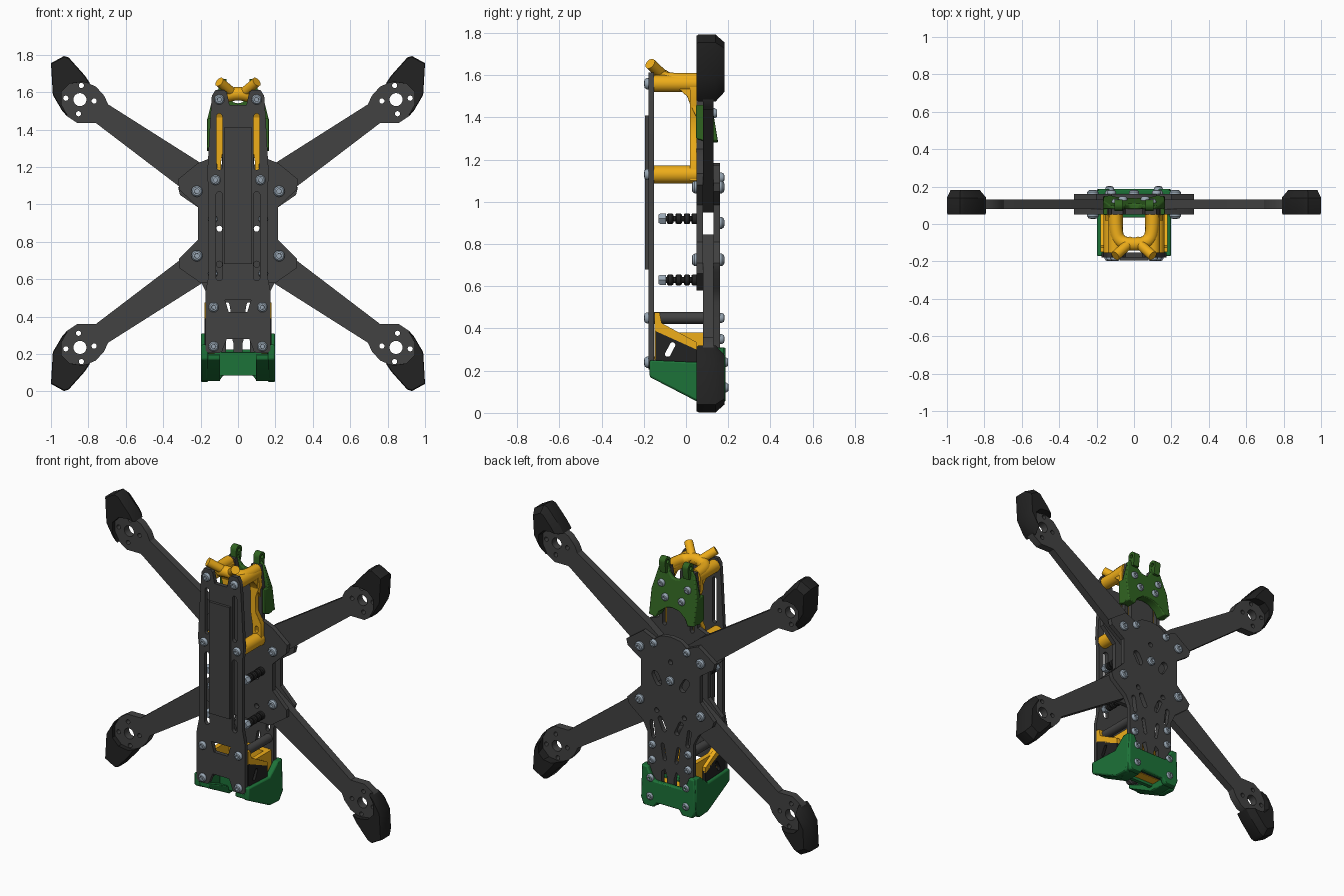
import bpy, bmesh, math
from mathutils import Matrix, Vector

if "Cube" in bpy.data.objects:
    bpy.data.objects.remove(bpy.data.objects["Cube"])

def mat(name, *rgb):
    m = bpy.data.materials.new(name)
    m.diffuse_color = (*rgb, 1)
    m.use_nodes = True
    m.node_tree.nodes["Principled BSDF"].inputs["Base Color"].default_value = m.diffuse_color
    return m

CARBON = mat("carbon", .055, .055, .055)
BLACK = mat("black_rubber", .016, .016, .016)
GOLD = mat("gold_plastic", .86, .42, .01)
GREEN = mat("green_plastic", .012, .17, .04)
OLIVE = mat("dark_green_plastic", .03, .125, .015)
STEEL = mat("steel", .32, .39, .46)

# ---- helpers -------------------------------------------------------------
def finish(name, bm, material, bevel=0):
    bmesh.ops.remove_doubles(bm, verts=bm.verts, dist=1e-5)
    bmesh.ops.recalc_face_normals(bm, faces=bm.faces)
    me = bpy.data.meshes.new(name)
    bm.to_mesh(me)
    bm.free()
    me.materials.append(material)
    ob = bpy.data.objects.new(name, me)
    bpy.context.collection.objects.link(ob)
    if bevel:
        md = ob.modifiers.new("bevel", 'BEVEL')
        md.width, md.segments, md.limit_method = bevel, 2, 'ANGLE'
    return ob

def curve_bmesh(cu):
    tmp = bpy.data.objects.new("tmp", cu)
    bpy.context.collection.objects.link(tmp)
    me = bpy.data.meshes.new_from_object(tmp.evaluated_get(bpy.context.evaluated_depsgraph_get()))
    bm = bmesh.new()
    bm.from_mesh(me)
    bpy.data.objects.remove(tmp)
    return bm

def plate(name, loops, a, b, material, axis='Y', bevel=0):
    """Extrude outline + holes from a to b; loops are (x,z) for Y, (y,z) for X."""
    cu = bpy.data.curves.new(name, 'CURVE')
    cu.dimensions, cu.fill_mode, cu.extrude = '2D', 'BOTH', (b - a) / 2
    for loop in loops:
        s = cu.splines.new('POLY')
        s.points.add(len(loop) - 1)
        for p, q in zip(s.points, loop):
            p.co = (q[0], q[1], 0, 1)
        s.use_cyclic_u = True
    bm = curve_bmesh(cu)
    mid = (a + b) / 2
    for v in bm.verts:
        u, w, d = v.co
        v.co = (u, mid + d, w) if axis == 'Y' else (mid + d, u, w)
    return finish(name, bm, material, bevel)

def loft(name, outline, rings, material, c):
    """Stack scaled copies of an (x,z) outline along y; rings are (y, scale)."""
    bm = bmesh.new()
    rows = [[bm.verts.new((c[0] + (x - c[0]) * s, y, c[1] + (z - c[1]) * s)) for x, z in outline]
            for y, s in rings]
    n = len(outline)
    for r, q in zip(rows, rows[1:]):
        for i in range(n):
            bm.faces.new((r[i], r[(i + 1) % n], q[(i + 1) % n], q[i]))
    bm.faces.new(rows[0])
    bm.faces.new(rows[-1])
    return finish(name, bm, material)

def tube(name, pts, r, material):
    cu = bpy.data.curves.new(name, 'CURVE')
    cu.dimensions, cu.bevel_depth, cu.bevel_resolution, cu.use_fill_caps = '3D', r, 5, True
    s = cu.splines.new('NURBS')
    s.points.add(len(pts) - 1)
    for p, q in zip(s.points, pts):
        p.co = (*q, 1)
    s.use_endpoint_u, s.order_u = True, min(3, len(pts))
    return finish(name, curve_bmesh(cu), material)

def circle(x, z, r, n=20):
    return [(x + r * math.cos(i * math.tau / n), z + r * math.sin(i * math.tau / n)) for i in range(n)]

def slot(x, z, length, r, ang=90):
    d = Vector((math.cos(math.radians(ang)), math.sin(math.radians(ang))))
    out = []
    for sgn, start in ((1, ang - 90), (-1, ang + 90)):
        for i in range(7):
            t = math.radians(start + i * 30)
            out.append((x + sgn * d.x * length / 2 + r * math.cos(t), z + sgn * d.y * length / 2 + r * math.sin(t)))
    return out

def flip(loop, sx=1, sz=1):
    return [(x * sx, z if sz > 0 else 1.795 - z) for x, z in loop]

def sym(half):
    return half + [(-x, z) for x, z in reversed(half) if x > 1e-6]

def pair(*loops):
    return [flip(l, s) for l in loops for s in (1, -1)]

def screw(name, x, z, y, d, r=.028):
    loft(name, circle(x, z, r, 18), [(y, 1), (y + d * .01, 1), (y + d * .02, .75), (y + d * .022, .42),
                                     (y + d * .008, .4)], STEEL, (x, z))

def cyl(name, x, z, y0, y1, r, material):
    loft(name, circle(x, z, r, 24), [(y0, 1), (y1, 1)], material, (x, z))

# ---- four arms with motor mounts and feet --------------------------------
arm = [(.02, 1.08), (.12, .95), (.32, 1.10), (.76, 1.435), (.86, 1.435), (.92, 1.475), (.95, 1.53), (.95, 1.60),
       (.90, 1.65), (.83, 1.66), (.76, 1.63), (.715, 1.58), (.695, 1.535), (.19, 1.215)]
motor = [circle(.845, 1.56, .035)] + [circle(.845 + .076 * math.cos(t), 1.56 + .076 * math.sin(t), .014, 12)
                                      for t in (.1, 1.67, 3.24, 4.81)]
foot = [(.79, 1.645), (.82, 1.69), (.905, 1.785), (.93, 1.793), (1.0, 1.755), (.99, 1.585), (.94, 1.50),
        (.915, 1.475), (.945, 1.53), (.945, 1.60), (.90, 1.645), (.83, 1.655)]
for sx in (1, -1):
    for sz in (1, -1):
        plate("arm", [flip(l, sx, sz) for l in [arm] + motor], .08, .13, CARBON)
        c = flip([(.925, 1.65)], sx, sz)[0]
        loft("arm_foot", flip(foot, sx, sz), [(.05, .96), (.06, 1), (.14, 1), (.182, .74)], BLACK, c)
        for y, d in ((.05, -1), (.16, 1)):
            p = flip([(.22, 1.07)], sx, sz)[0]
            screw("arm_screw", *p, y, d, .03)

# ---- sandwich plates -----------------------------------------------------
front = sym([(.045, 1.52), (.06, 1.60), (.12, 1.60), (.14, 1.45), (.14, 1.25), (.215, 1.22), (.32, 1.135), (.315, 1.08),
             (.215, .985), (.215, .81), (.315, .71), (.315, .66), (.2, .58), (.08, .58)])
core = pair(slot(.1, .87, 0, .016), slot(.1, .68, 0, .016))
plate("front_core_plate", [front] + core + pair(slot(.1, 1.34, .24, .014)), .05, .08, CARBON)
back = sym([(0, 1.185), (.07, 1.175), (.12, 1.14), (.2, 1.175), (.32, 1.09), (.31, 1.05), (.215, .985), (.215, .81),
            (.315, .71), (.3, .67), (.2, .59), (.165, .52), (.165, .3), (.12, .1)])
plate("back_core_plate", [back, circle(0, 1.02, .016)] + core[2:] + pair(
    slot(.1, .89, .05, .024, 60), slot(.13, .55, .09, .014, 82), slot(.06, .6, .07, .016, 65),
    slot(.05, .42, .09, .012, 80), [(.025, .14), (.065, .14), (.065, .29), (.04, .31), (.025, .26)]), .13, .16, CARBON)
screw("center_screw", 0, .9, .16, 1)

# ---- top plate facing the front, with raised pad --------------------------
top = sym([(.045, 1.53), (.06, 1.60), (.075, 1.612), (.12, 1.612), (.14, 1.58), (.147, 1.48), (.165, 1.15), (.157, 1.08),
           (.157, .62), (.175, .53), (.175, .22), (.16, .205), (.1, .205), (.085, .215), (.06, .28)])
plate("top_plate", [top, [(-.05, .425), (.05, .425), (.07, .49), (-.07, .49)]] + pair(
    slot(.1, 1.335, .27, .016), slot(.1, .83, .44, .018)), -.178, -.152, CARBON)
plate("raised_pad", [[(-.075, .68), (.075, .68), (.075, 1.41), (-.075, 1.41)]], -.195, -.176, CARBON)

for s in (1, -1):
    for x, z in ((.1, 1.56), (.12, 1.13), (.13, .45), (.13, .24)):
        screw("top_plate_screw", s * x, z, -.176, -1, .027)
    for x, z, y in ((.12, 1.115, .16), (.13, .45, .16), (.13, .35, .16), (.13, .12, .18), (.13, .24, .178),
                    (.095, 1.5, .113), (.06, 1.42, .126)):
        screw("back_screw", s * x, z, y, 1, .024)
    for z in (.45, .24):
        cyl("lower_standoff", s * .13, z, -.152, .13, .028, CARBON)
    # soft-mounted electronics bolts
    for z in (.92, .63):
        p = (s * .135, z)
        cyl("stack_bolt", *p, -.12, .06, .014, BLACK)
        loft("stack_nut", circle(*p, .028, 6), [(-.13, .8), (-.122, 1), (-.095, 1)], STEEL, p)
        for y in (-.09, -.05, -.01, .025):
            loft("stack_grommet", circle(*p, .026, 18), [(y, .8), (y + .006, 1), (y + .024, 1), (y + .03, .8)], BLACK, p)

    # ---- gold antenna mount halves ----------------------------------------
    cyl("antenna_lower_sleeve", s * .12, 1.13, -.152, .05, .042, GOLD)
    cyl("antenna_upper_sleeve", s * .1, 1.56, -.152, .05, .04, GOLD)
    strip = [(.06, 1.57), (.135, 1.57), (.14, 1.48), (.115, 1.41), (.115, 1.31), (.155, 1.24), (.155, 1.1), (.09, 1.1),
             (.09, 1.23), (.078, 1.3), (.078, 1.42)]
    plate("antenna_side_strip", [flip(strip, s), flip(slot(.122, 1.2, .02, .01), s)], .018, .05, GOLD, bevel=.005)
    g = sorted((s * .075, s * .13))
    plate("antenna_gusset", [[(-.04, 1.54), (.05, 1.58), (.05, 1.4), (.02, 1.46), (.005, 1.5)]], *g, GOLD, 'X', .006)
    tube("antenna_tube", [(s * .01, -.09, 1.58), (s * .1, -.17, 1.655)], .027, GOLD)

    # ---- dark green rear hinge ears and skirts ----------------------------
    e = sorted((s * .062, s * .105))
    plate("hinge_ear", [[(.10 + .03 * math.cos(t), 1.64 + .03 * math.sin(t)) for t in [i * math.pi / 10 for i in range(11)]]
                        + [(.07, 1.57), (.12, 1.57)], circle(.10, 1.64, .013, 14)], *e, OLIVE, 'X')
    e = sorted((s * .142, s * .165))
    plate("shield_skirt", [[(.048, 1.3), (.09, 1.285), (.12, 1.29), (.1, 1.46), (.048, 1.46)]], *e, OLIVE, 'X', .004)

    # ---- lower camera cheeks and bumper sides ------------------------------
    hole = slot(-.075, .3, .05, .013, 62)
    e = sorted((s * .125, s * .155))
    plate("gold_cheek", [[(-.15, .24), (-.15, .475), (-.125, .475), (-.115, .425), (-.05, .38), (.125, .38), (.125, .28),
                          (.05, .2)], hole], *e, GOLD, 'X')
    e = sorted((s * .15, s * .178))
    plate("gold_cheek_rim", [[(-.15, .39), (-.15, .475), (-.125, .475), (-.115, .425), (.05, .335), (.05, .3)]], *e, GOLD, 'X')
    plate("cheek_panel", [[(-.145, .25), (-.145, .395), (.05, .31), (.05, .2)], hole], *e, BLACK, 'X')
    e = sorted((s * .16, s * .198))
    plate("bumper_side", [[(-.172, .25), (-.172, .17), (.05, .055), (.15, .05), (.18, .1), (.18, .31), (.13, .31),
                           (.05, .24)]], *e, GREEN, 'X', .008)
    e = sorted((s * .095, s * .185))
    plate("bumper_floor", [[(-.165, .2), (-.165, .17), (.05, .055), (.16, .055), (.16, .1), (.06, .1)]],
          *e, GREEN, 'X', .006)

tube("antenna_arch", [(-.1, .05, 1.575), (-.1, -.05, 1.575), (-.07, -.1, 1.58), (0, -.11, 1.595), (.07, -.1, 1.58),
                      (.1, -.05, 1.575), (.1, .05, 1.575)], .036, GOLD)

# ---- dark green rear shield, thinner toward the top -----------------------
shield = plate("rear_shield", [sym([(0, 1.365), (.05, 1.355), (.09, 1.325), (.115, 1.28), (.165, 1.29), (.165, 1.45),
                                    (.13, 1.59), (.11, 1.615), (.06, 1.615), (.05, 1.575), (.025, 1.545), (0, 1.54)])],
               .08, .15, OLIVE, bevel=.006)
for v in shield.data.vertices:
    if v.co.y > .1:
        v.co.y = .152 - (v.co.z - 1.285) * .17

# ---- lower bumper cross parts ----------------------------------------------
plate("bumper_back", [sym([(0, .225), (.1, .225), (.125, .25), (.15, .31), (.19, .31), (.197, .1), (.18, .055), (.1, .055),
                           (.08, .085), (0, .085)])], .155, .188, GREEN, bevel=.008)
plate("bumper_beam", [sym([(.04, .21), (.16, .21), (.16, .085), (.04, .085)])], .035, .06, GREEN, bevel=.005)
plate("gold_lower_bar", [[(.065, .1), (.125, .1), (.125, .2), (.065, .2)]], -.12, .12, GOLD, 'X')
plate("gold_upper_bar", [[(.085, .3), (.128, .3), (.128, .38), (.085, .38)]], -.13, .13, GOLD, 'X')

# ---- shading -----------------------------------------------------------------
bpy.ops.object.select_all(action='SELECT')
bpy.context.view_layer.objects.active = shield
bpy.ops.object.shade_smooth_by_angle(angle=math.radians(32))
